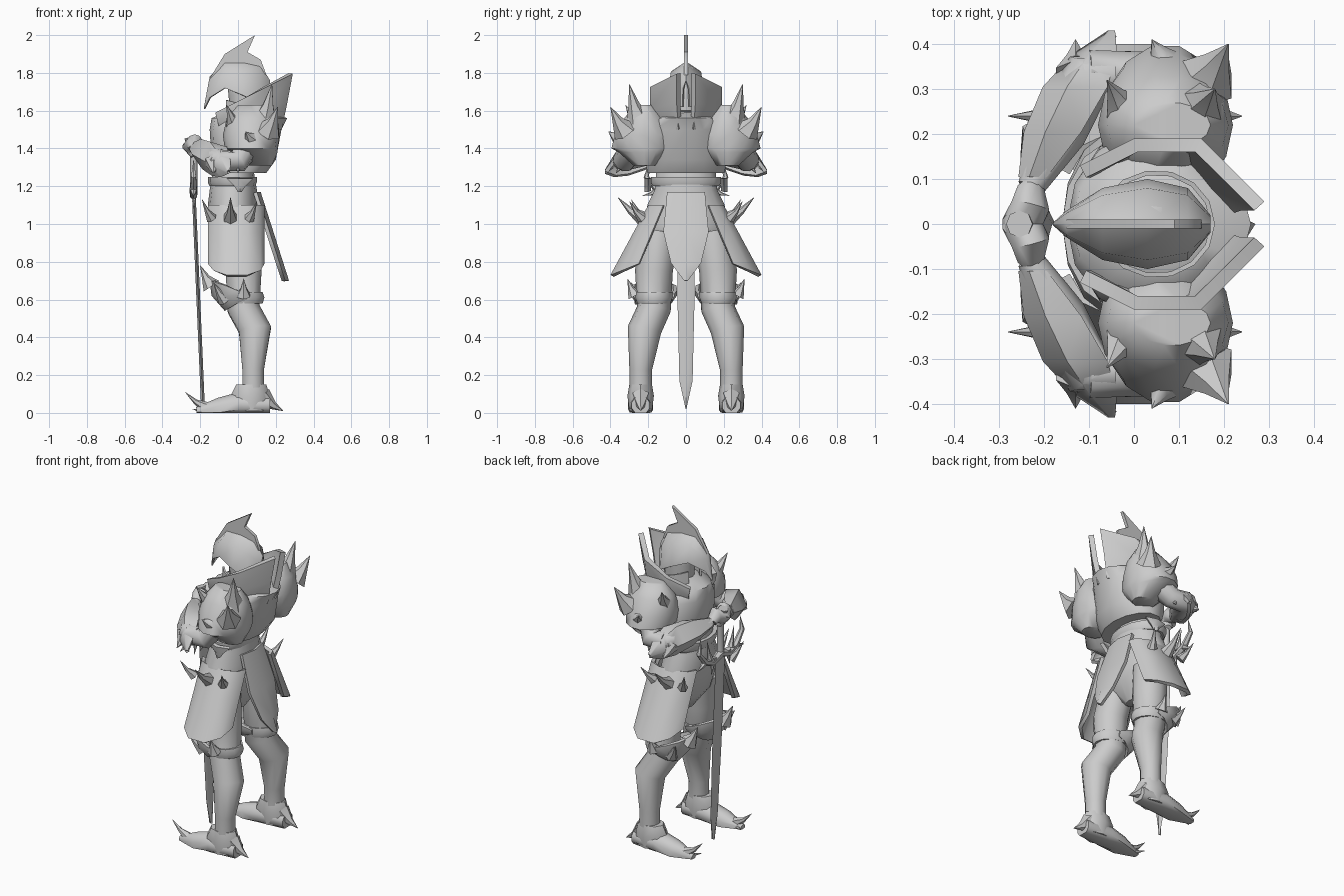
import bpy
import bmesh
import math
from mathutils import Vector

cube = bpy.data.objects.get("Cube")
if cube:
    bpy.data.objects.remove(cube)

steel = bpy.data.materials.new("grey_steel")
steel.use_nodes = True
steel.diffuse_color = (.6, .6, .6, 1)
steel.node_tree.nodes["Principled BSDF"].inputs["Base Color"].default_value = steel.diffuse_color

# Directions of the body, which looks along -x
FRONT, OUT, UP = Vector((-1, 0, 0)), Vector((0, 1, 0)), Vector((0, 0, 1))
BACK, IN, DOWN = -FRONT, -OUT, -UP

# Joints of the left-hand limbs; the mirror makes the others
ankle = Vector((.08, .24, .1))
calf = Vector((.09, .22, .44))
knee = Vector((.03, .17, .6))
hip = Vector((0, .14, .95))
shoulder = Vector((.07, .25, 1.45))
elbow = Vector((-.1, .33, 1.34))
wrist = Vector((-.23, .08, 1.4))


def finish(name, bm, mirror):
    """Turn a mesh under construction into a shaded, optionally mirrored object."""
    bmesh.ops.remove_doubles(bm, verts=bm.verts, dist=.001)
    bmesh.ops.recalc_face_normals(bm, faces=bm.faces)
    mesh = bpy.data.meshes.new(name)
    bm.to_mesh(mesh)
    bm.free()
    mesh.materials.append(steel)
    obj = bpy.data.objects.new(name, mesh)
    bpy.context.collection.objects.link(obj)
    bpy.ops.object.select_all(action="DESELECT")
    obj.select_set(True)
    bpy.context.view_layer.objects.active = obj
    bpy.ops.object.shade_smooth_by_angle(angle=math.radians(50))
    if mirror:
        modifier = obj.modifiers.new("other_side", "MIRROR")
        modifier.use_axis = (False, True, False)
        modifier.use_mirror_merge = False


def skin(bm, rows, closed):
    """Bridge rows of points; closed rows become a capped solid."""
    grid = [[bm.verts.new(point) for point in row] for row in rows]
    count = len(grid[0])
    for low, high in zip(grid, grid[1:]):
        for i in range(count if closed else count - 1):
            j = (i + 1) % count
            bm.faces.new((low[i], low[j], high[j], high[i]))
    if closed:
        bm.faces.new(grid[0])
        bm.faces.new(grid[-1])


def shell(name, rows, thick=.02, mirror=True):
    """Open sheet of armour with thickness."""
    bm = bmesh.new()
    skin(bm, rows, False)
    bmesh.ops.recalc_face_normals(bm, faces=bm.faces)
    bmesh.ops.solidify(bm, geom=bm.faces[:], thickness=thick)
    finish(name, bm, mirror)


def circle(count):
    turns = [math.tau * i / count for i in range(count)]
    return [(math.cos(turn), math.sin(turn)) for turn in turns]


def stack(name, rings, y=0, sides=14):
    """Stack of level ellipses given as height, front x, back x, half width."""
    bm = bmesh.new()
    skin(bm, [[((front + back) / 2 + (back - front) / 2 * c, y + half * s, z) for c, s in circle(sides)]
              for z, front, back, half in rings], True)
    finish(name, bm, y > 0)


def add_tube(bm, joints, sides):
    """Round limb through joints given as point, radius."""
    points = [point for point, radius in joints]
    whole = points[-1] - points[0]
    guide = min((BACK, OUT, UP), key=lambda axis: abs(axis.dot(whole)))
    rows = []
    for i, (point, radius) in enumerate(joints):
        along = points[min(i + 1, len(points) - 1)] - points[max(i - 1, 0)]
        u = along.cross(guide).normalized()
        v = along.cross(u).normalized()
        rows.append([point + (u * c + v * s) * radius for c, s in circle(sides)])
    skin(bm, rows, True)


def tube(name, joints, sides=10, mirror=True):
    bm = bmesh.new()
    add_tube(bm, joints, sides)
    finish(name, bm, mirror)


def spikes(name, thorns):
    """Sagging thorns with flared roots, given as base, reach, radius."""
    bm = bmesh.new()
    for base, reach, radius in thorns:
        middle = base + reach / 2 + DOWN * reach.length * .08
        add_tube(bm, [(base, radius), (middle, radius * .45), (base + reach, .001)], 6)
    finish(name, bm, True)


# Legs and boots, with the underside of the boot pressed flat
tube("leg", [(ankle, .06), (ankle + UP * .13, .06), (calf, .09), (knee + DOWN * .05, .09),
             (knee + UP * .15, .1), (hip, .1)])
stack("ankle_cuff", [(.01, -.02, .16, .06), (.09, -.04, .17, .07), (.15, -.01, .15, .06)], ankle.y, 8)
foot = ankle + DOWN * .06
bm = bmesh.new()
add_tube(bm, [(foot + BACK * .09, .05), (foot + FRONT * .07, .07), (foot + FRONT * .18 + DOWN * .02, .06),
              (foot + FRONT * .3 + DOWN * .03, .02)], 10)
for vert in bm.verts:
    vert.co.z = max(vert.co.z, 0)
finish("boot", bm, True)
spikes("boot_spikes", [(foot + FRONT * .25 + DOWN * .01, FRONT * .11 + UP * .08, .03),
                       (foot + FRONT * .25 + DOWN * .02, FRONT * .07 + IN * .05, .02),
                       (foot + BACK * .05 + UP * .05, BACK * .11 + DOWN * .08, .05)])

# Knee guards wrap the front of the leg and rise to a point
stack("knee_band", [(.58, -.08, .13, .09), (.61, -.09, .14, .1), (.64, -.08, .13, .1)], knee.y)
wrap = []
for step in range(-4, 5):
    turn = math.radians(step * 25)
    bulge = max(math.cos(turn), 0)
    ray = FRONT * math.cos(turn) + OUT * math.sin(turn)
    wrap.append([knee + ray * .1 + DOWN * bulge * .06, knee + ray * (.11 + bulge * .06) + UP * .02,
                 knee + ray * (.11 + bulge * .07) + UP * (.03 + bulge * .07)])
shell("knee_guard", wrap)
spikes("knee_spikes", [(knee + FRONT * .17 + UP * .07, FRONT * .06 + UP * .11, .05),
                       (knee + OUT * .1 + UP * .02, OUT * .04 + UP * .09, .04),
                       (knee + FRONT * .1 + OUT * .07, FRONT * .06 + OUT * .05 + UP * .09, .04)])

# Trunk and belt
stack("pelvis", [(.8, -.04, .04, .05), (.9, -.11, .1, .2), (1, -.14, .11, .22),
                 (1.1, -.16, .1, .21), (1.18, -.15, .1, .17), (1.3, -.13, .08, .16)])
stack("belt", [(1.2, -.15, .09, .18), (1.22, -.16, .1, .19), (1.25, -.16, .1, .19)])
clasp = Vector((.01, .2, 1.2))
shell("belt_flap", [[clasp + UP * rise + FRONT * half, clasp + UP * rise + OUT * .02, clasp + UP * rise + BACK * half]
                    for rise, half in ((.04, .07), (0, .03), (-.03, .01))])

# Flared hip plates, their thorns and the cloth behind
plate = []
for drop in (0, .4, 1):
    row = []
    for x, edge in ((-.16, 1), (-.13, .4), (-.06, 0), (.05, 0), (.12, .4), (.14, 1)):
        y = .2 + drop * .2 - edge * (.08 + drop * .07)
        row.append((x, y, 1.1 - drop * (.37 - edge * .06)))
    plate.append(row)
shell("hip_plate", plate)
rim = Vector((-.04, .23, 1.03))
spikes("hip_spikes", [(rim + FRONT * .1, FRONT * .05 + OUT * .06 + UP * .1, .03),
                      (rim, OUT * .13 + UP * .11, .04),
                      (rim + BACK * .1, BACK * .04 + OUT * .07 + UP * .09, .03)])
cloth_top, cloth_tip = Vector((.1, 0, 1.17)), Vector((.25, 0, .7))
cloth = []
for drop, half in ((0, .1), (.45, .12), (.8, .08), (1, .01)):
    middle = cloth_top.lerp(cloth_tip, drop)
    cloth.append([middle + IN * half, middle + BACK * .02, middle + OUT * half])
shell("back_tabard", cloth, mirror=False)

# Chest, high split collar and shoulder armour
stack("chest", [(1.27, -.11, .15, .21), (1.34, -.14, .2, .22), (1.5, -.15, .23, .21),
                (1.56, -.14, .26, .17), (1.6, -.04, .15, .1)])
collar = []
for x, y in ((-.12, .13), (0, .19), (.15, .19), (.29, .05)):
    collar.append([(x * .8, y * .8, 1.5), (x * .9, y, 1.57 + x / 4), (x, y, 1.65 + x / 2)])
shell("collar", collar, .03)
stack("pauldron", [(1.31, .04, .18, .06), (1.38, -.03, .21, .14), (1.4, -.07, .21, .18),
                   (1.47, -.08, .22, .16), (1.56, -.06, .21, .11), (1.63, 0, .17, .05)], .22)
spikes("pauldron_spikes", [(shoulder + BACK * .07 + UP * .1, BACK * .04 + OUT * .05 + UP * .19, .07),
                           (shoulder + BACK * .09 + OUT * .07 + UP * .04, BACK * .05 + OUT * .08 + UP * .13, .07),
                           (shoulder + FRONT * .09 + UP * .08, FRONT * .04 + OUT * .07 + UP * .1, .05),
                           (shoulder + OUT * .1, FRONT * .03 + OUT * .06 + UP * .04, .05)])

# Arms brought forward, with forearm guards flaring to a point at the elbow
tube("upper_arm", [(shoulder, .08), (elbow + BACK * .1 + DOWN * .01, .06), (elbow, .06)])
tube("forearm", [(elbow + BACK * .06, .05), (elbow, .06), (elbow.lerp(wrist, .5), .06), (wrist, .03)])
guard = []
for along, size in ((.1, .04), (.5, .08), (.9, .09), (1.2, .06), (1.4, .01)):
    middle = wrist.lerp(elbow, along) + DOWN * max(along - 1, 0) * .1
    guard.append([middle + ray * size for ray in (BACK * .6 + UP * .7, UP + FRONT * .4, FRONT, DOWN + FRONT * .3)])
shell("forearm_guard", guard)
spikes("elbow_spikes", [(elbow + FRONT * .03 + DOWN * .01, OUT * .08 + DOWN * .06, .05),
                        (elbow + BACK * .1, OUT * .04 + DOWN * .07, .03)])
tube("hand", [(wrist, .03), (wrist + IN * .04 + UP * .03, .045),
              (wrist + IN * .08 + FRONT * .02 + UP * .01, .045), (wrist + IN * .1 + DOWN * .04, .02)])

# Sword standing on its point, with a flame-like guard
hilt, point = Vector((-.235, 0, 1.18)), Vector((-.185, 0, .02))
bm = bmesh.new()
sections = []
for along, half in ((0, .045), (.5, .045), (.87, .035), (1, .002)):
    middle = hilt.lerp(point, along)
    sections.append([middle + ray for ray in (FRONT * .01, OUT * half, BACK * .01, IN * half)])
skin(bm, sections, True)
finish("sword_blade", bm, False)
tube("sword_grip", [(hilt, .02), (hilt + UP * .2, .02), (hilt + UP * .28 + FRONT * .02, .03)], 8, False)
sweep = hilt + OUT * .15
tube("crossguard", [(hilt, .025), (hilt + OUT * .08 + DOWN * .03, .02), (sweep, .02),
                    (sweep + OUT * .06 + UP * .07, .015), (sweep + OUT * .04 + UP * .16, .001)], 6)
spikes("guard_flames", [(sweep, OUT * .08 + DOWN * .03, .02), (sweep + IN * .05, OUT * .03 + UP * .12, .02),
                        (sweep + IN * .08, OUT * .02 + DOWN * .1, .02)])

# Neck and head
stack("head", [(1.55, -.04, .13, .07), (1.68, -.05, .14, .08), (1.78, -.06, .13, .08), (1.83, -.01, .07, .04)])

# Beaked helmet as ribs of x, crown, brim and half width
ribs = []
for x, crown, brim, half in ((-.18, 1.62, 1.61, .003), (-.15, 1.78, 1.67, .03), (-.07, 1.86, 1.72, .08),
                             (.03, 1.86, 1.68, .1), (.12, 1.84, 1.63, .08), (.17, 1.76, 1.62, .02)):
    side = brim + (crown - brim) * .7
    ribs.append([(x, -half, brim), (x, -half * .8, side), (x, 0, crown), (x, half * .8, side), (x, half, brim)])
shell("helmet", ribs, .01, False)

# Swept crest and the ring guarding the neck
bm = bmesh.new()
outline = ((-.15, 1.77), (-.07, 1.9), (.09, 2), (.05, 1.91), (.12, 1.87), (.15, 1.79), (.03, 1.82))
skin(bm, [[(x, y, z) for x, z in outline] for y in (-.01, .01)], True)
finish("crest", bm, False)
ring = []
for step in range(7):
    turn = math.radians(step * 25)
    x, y = .05 + .13 * math.cos(turn), .12 * math.sin(turn)
    ring.append([(x, y, 1.64 - x / 4), (x, y, 1.57 - x / 4)])
shell("neck_guard", ring, .01)
